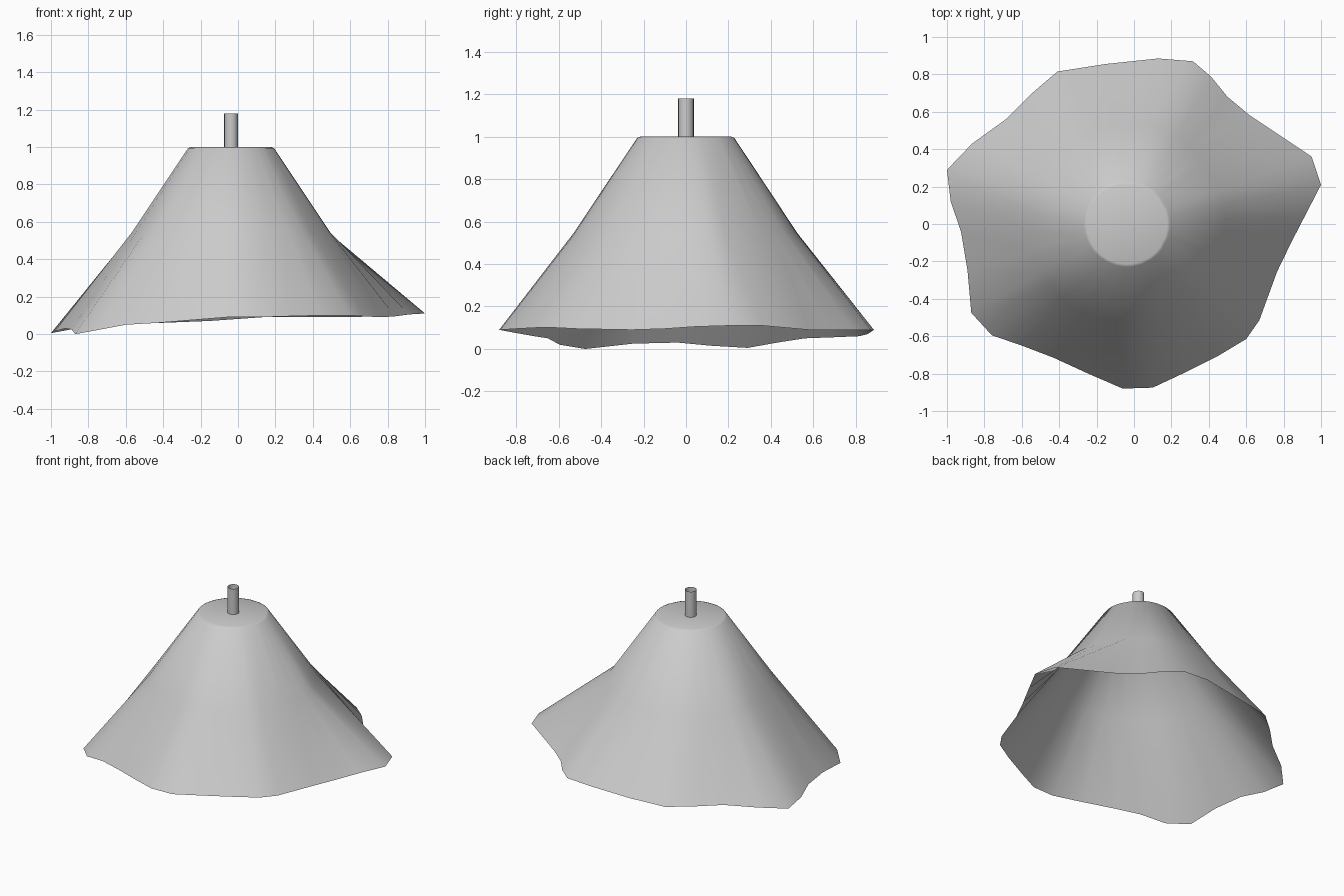
import bpy, bmesh, math

if "Cube" in bpy.data.objects:
    bpy.data.objects.remove(bpy.data.objects["Cube"])

CX = -0.037  # shade axis offset in x

# Wavy lower rim outline (x, y, z)
rim = [
    (1.0, .21, .11), (.95, .36, .11), (.62, .58, .09), (.50, .68, .09),
    (.41, .79, .09), (.315, .87, .09), (.13, .885, .09), (-.155, .855, .07),
    (-.41, .815, .06), (-.55, .695, .055), (-.685, .56, .05), (-.865, .43, .03),
    (-1.0, .29, .005), (-.98, .12, .015), (-.925, -.04, .03), (-.89, -.25, .025),
    (-.87, -.475, .0), (-.76, -.595, .02), (-.60, -.65, .05), (-.43, -.715, .06),
    (-.245, -.80, .075), (-.06, -.88, .09), (.10, -.875, .09), (.26, -.80, .095),
    (.45, -.705, .10), (.60, -.615, .10), (.67, -.515, .095), (.765, -.255, .09),
    (.84, -.10, .095), (.915, .045, .105),
]


def finish(bm, name, angle):
    bmesh.ops.recalc_face_normals(bm, faces=bm.faces[:])
    mesh = bpy.data.meshes.new(name)
    bm.to_mesh(mesh)
    bm.free()
    obj = bpy.data.objects.new(name, mesh)
    bpy.context.collection.objects.link(obj)
    bpy.ops.object.select_all(action='DESELECT')
    obj.select_set(True)
    bpy.context.view_layer.objects.active = obj
    bpy.ops.object.shade_smooth_by_angle(angle=math.radians(angle))
    return obj


def bridge(bm, a, b):
    n = len(a)
    for i in range(n):
        j = (i + 1) % n
        bm.faces.new((a[i], a[j], b[j], b[i]))


# Shade: wavy skirt, round upper cone, flat cap
bm = bmesh.new()
angles = [math.atan2(y, x - CX) for x, y, z in rim]
rings = [[bm.verts.new(p) for p in rim]]
for r, z in ((.53, .545), (.23, .994), (.215, 1.0)):
    rings.append([bm.verts.new((CX + r * math.cos(a), r * math.sin(a), z))
                  for a in angles])
for lower, upper in zip(rings, rings[1:]):
    bridge(bm, lower, upper)
bm.faces.new(rings[-1])
finish(bm, "shade", 40)

# Stem: open tube on the cap
bm = bmesh.new()
tube = [[bm.verts.new((CX + .037 * math.cos(math.tau * i / 16),
                       .037 * math.sin(math.tau * i / 16), z))
         for i in range(16)] for z in (1.0, 1.18)]
bridge(bm, *tube)
finish(bm, "stem", 40)
